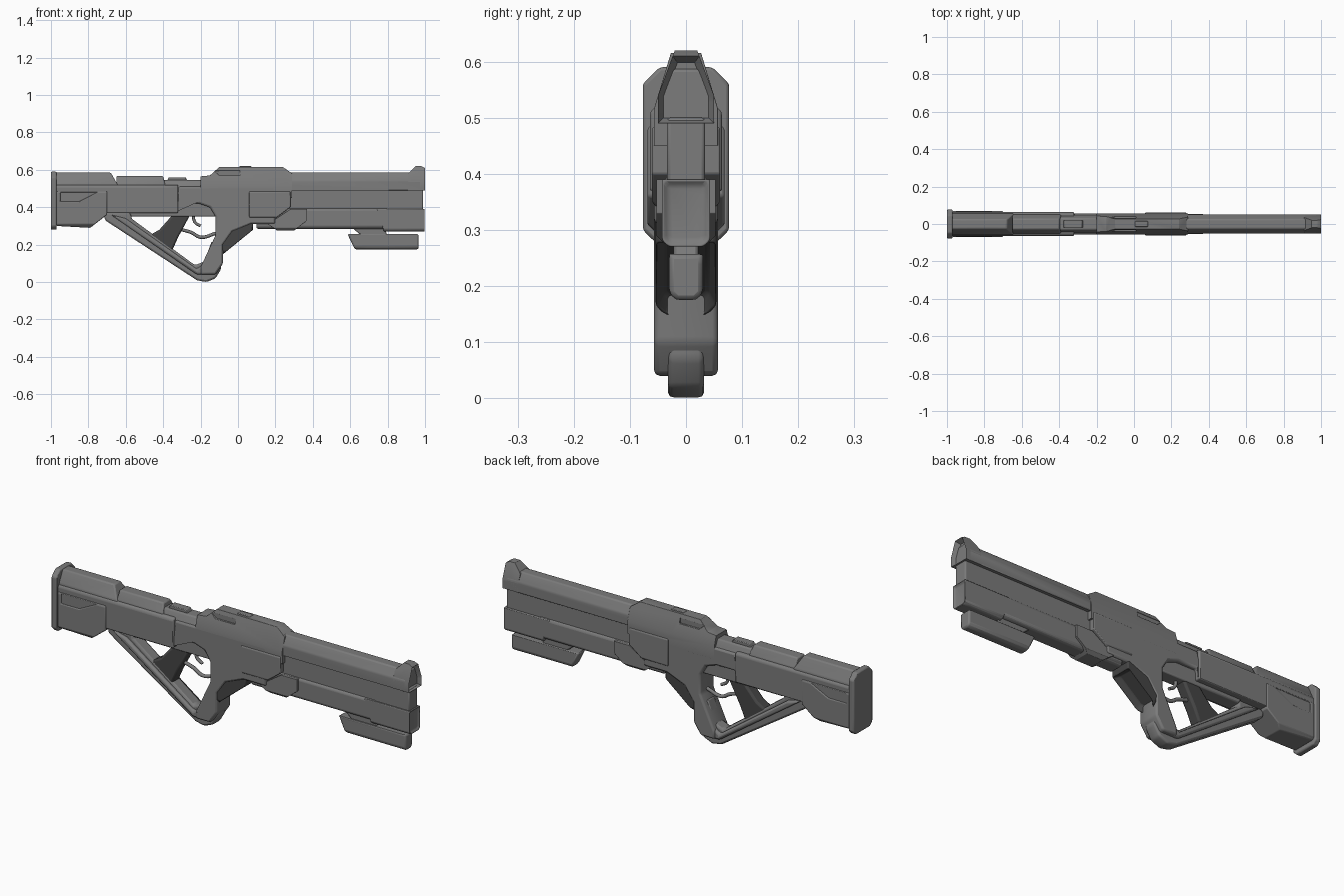
import bpy, bmesh
from mathutils import Vector

if "Cube" in bpy.data.objects:
    bpy.data.objects.remove(bpy.data.objects["Cube"])


def material(name, value):
    created = bpy.data.materials.new(name)
    created.use_nodes = True
    colour = (value, value, value, 1)
    created.diffuse_color = colour
    created.node_tree.nodes["Principled BSDF"].inputs["Base Color"].default_value = colour
    return created


GREY = material("gunmetal_grey", .2)
DARK = material("dark_grip_grey", .06)


def prism(name, outline, half, along_x=False, mat=GREY):
    """Extrude an (x, z) outline along y, or a (y, z) outline along x."""
    bm = bmesh.new()
    rings = []
    for depth in (-half, half):
        rings.append([bm.verts.new((depth, p, z) if along_x else (p, depth, z)) for p, z in outline])
        bm.faces.new(rings[-1])
    near, far = rings
    for i in range(len(outline)):
        bm.faces.new((near[i - 1], near[i], far[i], far[i - 1]))
    bmesh.ops.recalc_face_normals(bm, faces=bm.faces)
    mesh = bpy.data.meshes.new(name)
    bm.to_mesh(mesh)
    bm.free()
    mesh.materials.append(mat)
    created = bpy.data.objects.new(name, mesh)
    bpy.context.collection.objects.link(created)
    return created


def activate(target):
    bpy.ops.object.select_all(action="DESELECT")
    target.select_set(True)
    bpy.context.view_layer.objects.active = target


def combine(target, cutter, operation):
    activate(target)
    boolean = target.modifiers.new("combine", "BOOLEAN")
    boolean.operation, boolean.object, boolean.solver = operation, cutter, "EXACT"
    bpy.ops.object.modifier_apply(modifier=boolean.name)
    bpy.data.objects.remove(cutter)


def recess_face(target, direction, rim, depth):
    """Sink the largest face that looks in the given direction."""
    bm = bmesh.new()
    bm.from_mesh(target.data)
    look = Vector(direction).normalized()
    face = max(bm.faces, key=lambda f: (round(f.normal.dot(look), 1), f.calc_area()))
    bmesh.ops.inset_region(bm, faces=[face], thickness=rim, depth=-depth, use_even_offset=True)
    bm.to_mesh(target.data)
    bm.free()


def part(name, outline, half, crown=0, rise=1, chin=0, mat=GREY, bevel=.006, slot=None, recess=None):
    """Side outline whose cross-section is chamfered by crown on top and by chin below."""
    body = prism(name, outline, half, mat=mat)
    if crown or chin:
        low, high = min(z for x, z in outline), max(z for x, z in outline)
        side = [(half - chin, low), (half, low + chin), (half, high - crown * rise), (half - crown, high)]
        section = side + [(-y, z) for y, z in reversed(side)]
        # Equal corners merge when a chamfer is absent
        combine(body, prism("cutter", list(dict.fromkeys(section)), 2, True, mat), "INTERSECT")
    if slot:
        slot_outline, floor = slot
        for sign in (-1, 1):
            cutter = prism("cutter", slot_outline, half, mat=mat)
            cutter.location.y = sign * (half + floor)
            bpy.context.view_layer.update()
            combine(body, cutter, "DIFFERENCE")
    if recess:
        recess_face(body, *recess)
    activate(body)
    rounding = body.modifiers.new("round", "BEVEL")
    rounding.width, rounding.segments, rounding.angle_limit = bevel, 2, .4
    bpy.ops.object.shade_smooth_by_angle(angle=.7)


def block(back, front, low, high, back_slope=0, front_slope=0):
    """Box outline; a positive slope pulls that end in at the top, a negative one at the bottom."""
    return [(back + max(-back_slope, 0), low), (front - max(-front_slope, 0), low),
            (front - max(front_slope, 0), high), (back + max(back_slope, 0), high)]


def wire(name, points, radius):
    curve = bpy.data.curves.new(name, "CURVE")
    curve.dimensions, curve.bevel_depth, curve.bevel_resolution = "3D", radius, 2
    curve.use_fill_caps = True
    spline = curve.splines.new("BEZIER")
    spline.bezier_points.add(len(points) - 1)
    for knot, (x, z) in zip(spline.bezier_points, points):
        knot.co = (x, 0, z)
        knot.handle_left_type = knot.handle_right_type = "AUTO"
    curve.materials.append(GREY)
    bpy.context.collection.objects.link(bpy.data.objects.new(name, curve))


# Stock: butt pad, long body, raised comb and faceted cheek blocks
part("butt_pad", block(-1, -.97, .28, .59), .077, crown=.03, chin=.02)
part("stock_body", block(-.98, -.32, .37, .52), .064, crown=.01)
part("stock_comb", block(-.98, -.62, .48, .585, front_slope=.06), .055, crown=.03, rise=2)
part("stock_comb_front", block(-.65, -.38, .48, .567, front_slope=.02), .05, crown=.022, rise=2)
part("cheek_block", [(-.97, .3), (-.79, .29), (-.7, .36), (-.7, .49), (-.97, .49)], .069,
     crown=.01, chin=.02, slot=(block(-.95, -.75, .43, .48, front_slope=-.1), .06))

# Receiver frame with its arched opening, sweeping down into the hand loop
part("receiver_frame",
     [(-.32, .37), (-.32, .42), (-.21, .42), (-.15, .4), (-.12, .35), (-.12, .25), (-.2, .08), (-.2, .04),
      (-.12, .04), (-.08, .1), (-.08, .2), (-.03, .27), (.07, .31), (.2, .31), (.2, .51), (-.32, .51)],
     .057, bevel=.01)
part("trigger_housing", block(-.62, -.11, .35, .44, back_slope=-.05), .035)
part("hand_loop",
     [(-.72, .37), (-.71, .33), (-.22, .01), (-.17, 0), (-.12, .02), (-.09, .07), (-.09, .15),
      (-.14, .22), (-.18, .11), (-.23, .09), (-.57, .34), (-.57, .37)], .032, bevel=.01)
part("loop_rail", [(-.68, .36), (-.22, .04), (-.15, .04), (-.18, .1), (-.22, .07), (-.6, .34)], .05, bevel=.01)

# Top housing over the receiver
part("top_housing",
     [(-.2, .45), (.29, .45), (.29, .58), (.24, .615), (-.1, .615), (-.15, .57), (-.2, .565)],
     .057, crown=.03, rise=3.3, slot=(block(-.13, .01, .57, .595, back_slope=-.03), .031))
part("feed_bridge", block(-.4, -.18, .48, .545), .05, crown=.02, rise=2)
part("feed_cover", block(-.38, -.27, .54, .56, .01, .01), .02, bevel=.003)
part("rear_notch", block(0, .08, .61, .62, .01, .01), .015, bevel=.003)

# Side panels and the faceted block under the barrel
part("side_panel", [(.06, .34), (.2, .34), (.28, .4), (.28, .49), (.06, .49)], .061, crown=.01, chin=.01)
part("barrel_block", [(.16, .31), (.21, .275), (.3, .275), (.37, .33), (.37, .39), (.28, .39)], .053, chin=.015)

# Barrel group: upper shroud, inner barrel, lower rail and sight
part("upper_shroud", block(.2, .98, .49, .587), .05, crown=.025, rise=1.8)
part("inner_barrel", block(.1, .99, .38, .5), .034)
part("lower_rail", block(.1, .8, .285, .395), .043, crown=.01, chin=.012)
part("muzzle_rail", block(.74, 1, .27, .39, back_slope=-.04), .043, chin=.012, recess=((1, 0, 0), .012, .01))
part("front_sight", [(.91, .49), (1, .49), (1, .61), (.98, .62), (.95, .62), (.91, .58)],
     .05, crown=.03, rise=2.7, recess=((1, 0, 0), .012, .025))

# Front underbar hung on a slanted stem
part("underbar_stem", block(.55, .8, .24, .34, back_slope=-.12, front_slope=.03), .022)
part("underbar", block(.585, .965, .175, .257, back_slope=-.04), .03, chin=.012, bevel=.01)

# Dark pistol grip and angled magazine well
part("pistol_grip", [(-.34, .37), (-.42, .28), (-.49, .24), (-.36, .15), (-.32, .24), (-.25, .37)],
     .03, mat=DARK, bevel=.01)
part("magazine_well", [(-.1, .3), (-.08, .145), (.08, .275), (.08, .32), (-.05, .35)],
     .054, chin=.02, mat=DARK, recess=((.6, 0, -.8), .014, .03))

# Trigger and its guard
wire("trigger", [(-.24, .36), (-.23, .32), (-.2, .3)], .008)
wire("trigger_guard", [(-.3, .28), (-.25, .265), (-.2, .24), (-.12, .26)], .009)
